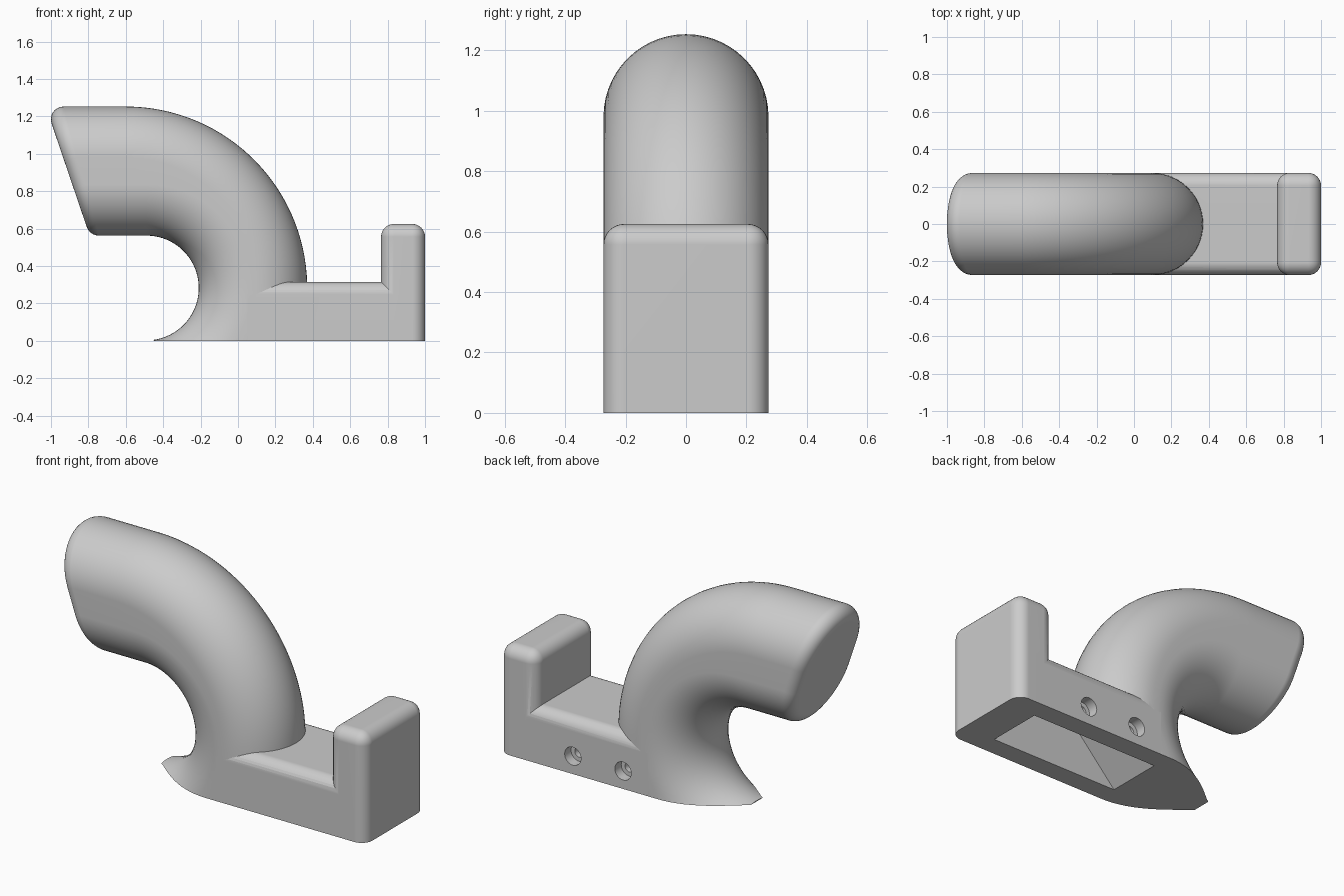
import bpy, bmesh, math
from mathutils import Vector, Matrix

cube = bpy.data.objects.get("Cube")
if cube:
    bpy.data.objects.remove(cube, do_unlink=True)

R = 0.273          # half width of the whole part
FILLET = 0.068     # rounding radius
AXIS_Z = 0.283     # height of the bend centre
INNER_X, INNER_R = -0.49, 0.28
OUTER_X, OUTER_R = -0.6, 0.97

grey = bpy.data.materials.new("light grey")
grey.use_nodes = True
grey.diffuse_color = (0.6, 0.6, 0.6, 1)
grey.node_tree.nodes["Principled BSDF"].inputs["Base Color"].default_value = (0.6, 0.6, 0.6, 1)


def finish(name, bm):
    bmesh.ops.recalc_face_normals(bm, faces=bm.faces)
    mesh = bpy.data.meshes.new(name)
    bm.to_mesh(mesh)
    bm.free()
    mesh.materials.append(grey)
    ob = bpy.data.objects.new(name, mesh)
    bpy.context.collection.objects.link(ob)
    return ob


def block(name, x0, x1, height, rounded):
    """Box standing on the ground; edges chosen by the rule are rounded."""
    bm = bmesh.new()
    bmesh.ops.create_cube(bm, size=1, matrix=Matrix.Translation(((x0 + x1) / 2, 0, height / 2))
                          @ Matrix.Diagonal((x1 - x0, 2 * R, height, 1)))
    bmesh.ops.bevel(bm, geom=[e for e in bm.edges if rounded(e)], offset=FILLET,
                    segments=8, profile=0.5, affect='EDGES')
    return finish(name, bm)


def combine(target, other, operation):
    mod = target.modifiers.new(operation, 'BOOLEAN')
    mod.operation, mod.solver, mod.object = operation, 'EXACT', other
    bpy.context.view_layer.objects.active = target
    bpy.ops.object.modifier_apply(modifier=mod.name)
    bpy.data.objects.remove(other, do_unlink=True)


# Oval section: upper half follows the outer bend, lower half the inner bend
HALF = 28
section = [(math.pi * (i / HALF - 0.5) + math.pi * k, k) for k in (0, 1) for i in range(HALF + 1)]

rings = []
# Slanted end with a rolled edge
plane_normal = Vector((-0.947, 0, -0.322))
plane_point = Vector((-0.793, 0, AXIS_Z + INNER_R))
for step in range(9):
    blend = (1 - step / 8) * math.pi / 2
    ring = []
    for phi, lower in section:
        normal = Vector((0, math.sin(phi), math.cos(phi)))
        mid_z = AXIS_Z + (INNER_R + R if lower else OUTER_R - R)
        c = Vector((0, 0, mid_z)) + normal * (R - FILLET)
        c.x = plane_point.x - (FILLET + plane_normal.z * (c.z - plane_point.z)) / plane_normal.x
        # turn from the side normal to the end normal
        side = (normal - plane_normal * normal.dot(plane_normal)).normalized()
        full = math.acos(normal.dot(plane_normal))
        a = full * blend / (math.pi / 2)
        swing = (plane_normal - normal * normal.dot(plane_normal)).normalized()
        ring.append(c + FILLET * (normal * math.cos(a) + swing * math.sin(a)))
    rings.append(ring)

# Bend, from horizontal at the top to the flared toe at the bottom
STEPS = 60
for s in range(STEPS + 1):
    t = math.radians(90 - 172 * s / STEPS)
    out = Vector((math.cos(t), 0, math.sin(t)))
    upper = Vector((OUTER_X, 0, AXIS_Z)) + out * (OUTER_R - R)
    under = Vector((INNER_X, 0, AXIS_Z)) + out * (INNER_R + R)
    rings.append([(under if lower else upper) + R * (out * math.cos(phi) + Vector((0, math.sin(phi), 0)))
                  for phi, lower in section])

bm = bmesh.new()
loops = [[bm.verts.new(p) for p in ring] for ring in rings]
n = len(section)
for a, b in zip(loops, loops[1:]):
    for i in range(n):
        j = (i + 1) % n
        bm.faces.new((a[i], a[j], b[j], b[i]))
bm.faces.new(loops[0])
bm.faces.new(loops[-1])
# Trim flat on the ground
cut = bmesh.ops.bisect_plane(bm, geom=bm.verts[:] + bm.edges[:] + bm.faces[:],
                             plane_co=(0, 0, 0), plane_no=(0, 0, 1), clear_inner=True)
bmesh.ops.holes_fill(bm, edges=[e for e in bm.edges if e.is_boundary])
body = finish("curved_hook_body", bm)

# Base bar and upright stop
base = block("base_bar", 0.05, 0.88, 0.315,
             lambda e: all(v.co.z > 0.1 for v in e.verts) and abs(e.verts[0].co.x - e.verts[1].co.x) > 0.1)
stop = block("upright_stop", 0.765, 1.0, 0.625, lambda e: any(v.co.z > 0.1 for v in e.verts))
combine(base, stop, 'UNION')
combine(body, base, 'UNION')

# Underside pocket with one sloping end
bm = bmesh.new()
outline = [(0, 0), (0.8, 0), (0.8, 0.25), (0.235, 0.25)]
outline = [(-0.04, -0.042), (0.8, -0.042)] + outline[2:]
face = bm.faces.new([bm.verts.new((x, -0.16, z)) for x, z in outline])
ext = bmesh.ops.extrude_face_region(bm, geom=[face])
bmesh.ops.translate(bm, vec=(0, 0.32, 0), verts=[g for g in ext["geom"] if isinstance(g, bmesh.types.BMVert)])
combine(body, finish("pocket_cutter", bm), 'DIFFERENCE')

# Stepped screw holes through the back wall
for x in (0.21, 0.53):
    for radius, y0, y1 in ((0.052, 0.215, 0.4), (0.028, 0.1, 0.3)):
        bm = bmesh.new()
        bmesh.ops.create_cone(bm, cap_ends=True, segments=32, radius1=radius, radius2=radius, depth=y1 - y0,
                              matrix=Matrix.Translation((x, (y0 + y1) / 2, 0.103))
                              @ Matrix.Rotation(math.pi / 2, 4, 'X'))
        combine(body, finish("screw_hole_cutter", bm), 'DIFFERENCE')

# Smooth shading with crisp edges
bpy.ops.object.select_all(action='DESELECT')
body.select_set(True)
bpy.context.view_layer.objects.active = body
bpy.ops.object.shade_smooth_by_angle(angle=math.radians(30))
weighted = body.modifiers.new("even_normals", 'WEIGHTED_NORMAL')
weighted.keep_sharp = True
